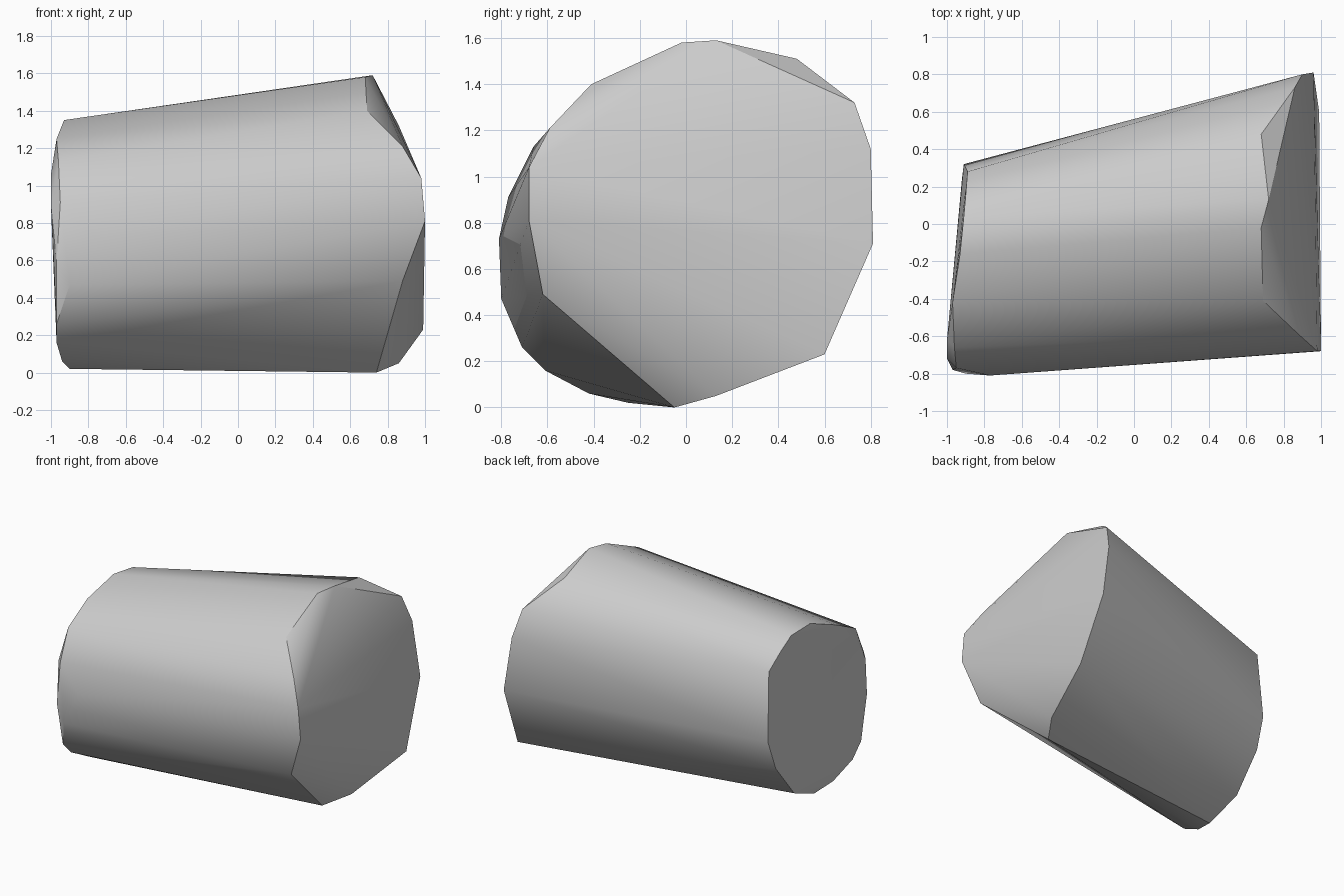
import bpy
import bmesh
import math

cube = bpy.data.objects.get("Cube")
if cube:
    bpy.data.objects.remove(cube, do_unlink=True)


def make_material(name, level):
    """Plain grey material, the same in the viewport and in a render."""
    material = bpy.data.materials.new(name)
    material.use_nodes = True
    color = (level, level, level, 1.0)
    material.diffuse_color = color
    shader = material.node_tree.nodes["Principled BSDF"]
    shader.inputs["Base Color"].default_value = color
    shader.inputs["Roughness"].default_value = 0.8
    return material


def make_hull(name, points, material):
    """Wrap a convex skin around points given in hundredths of a unit."""
    bm = bmesh.new()
    for point in points:
        bm.verts.new([coordinate / 100 for coordinate in point])
    bmesh.ops.convex_hull(bm, input=bm.verts[:])
    loose = [vert for vert in bm.verts if not vert.link_faces]
    bmesh.ops.delete(bm, geom=loose, context='VERTS')
    # Merge almost coplanar triangles into clean flat facets
    bmesh.ops.dissolve_limit(bm, angle_limit=math.radians(1.5),
                             verts=bm.verts[:], edges=bm.edges[:])
    bmesh.ops.recalc_face_normals(bm, faces=bm.faces[:])
    mesh = bpy.data.meshes.new(name)
    bm.to_mesh(mesh)
    bm.free()
    mesh.materials.append(material)
    chunk = bpy.data.objects.new(name, mesh)
    bpy.context.collection.objects.link(chunk)
    return chunk


# Rim of the wide broken end, running from the top towards the front
wide_rim = [
    (72, 13, 159), (68, -2, 158), (69, -41, 140), (88, -59, 121),
    (98, -68, 104), (100, -68, 81), (88, -62, 49), (74, -5, 0),
    (86, 13, 5), (99, 60, 23), (96, 81, 71), (90, 80, 112),
    (86, 73, 132), (68, 48, 151),
]

# Rim of the narrow end, in the same order
narrow_rim = [
    (-93, -16, 135), (-97, -42, 125), (-100, -62, 106), (-100, -72, 89),
    (-97, -78, 59), (-97, -71, 26), (-97, -61, 16), (-90, -25, 2),
    (-92, 2, 13), (-92, 24, 40), (-91, 32, 63), (-89, 28, 114),
    (-90, 15, 125), (-91, 4, 133),
]

# Slight swelling of the front and the underside beside the narrow rim
swelling = [(-96, -66, 113), (-95, -77, 91), (-77, -81, 73),
            (-90, -80, 47), (-94, -42, 6)]

stone_grey = make_material("stone grey", 0.6)
tapered_chunk = make_hull("tapered_chunk", wide_rim + narrow_rim + swelling,
                          stone_grey)

# Smooth round the body, crisp at both ends
bpy.ops.object.select_all(action='DESELECT')
tapered_chunk.select_set(True)
bpy.context.view_layer.objects.active = tapered_chunk
bpy.ops.object.shade_smooth_by_angle(angle=math.radians(30))
